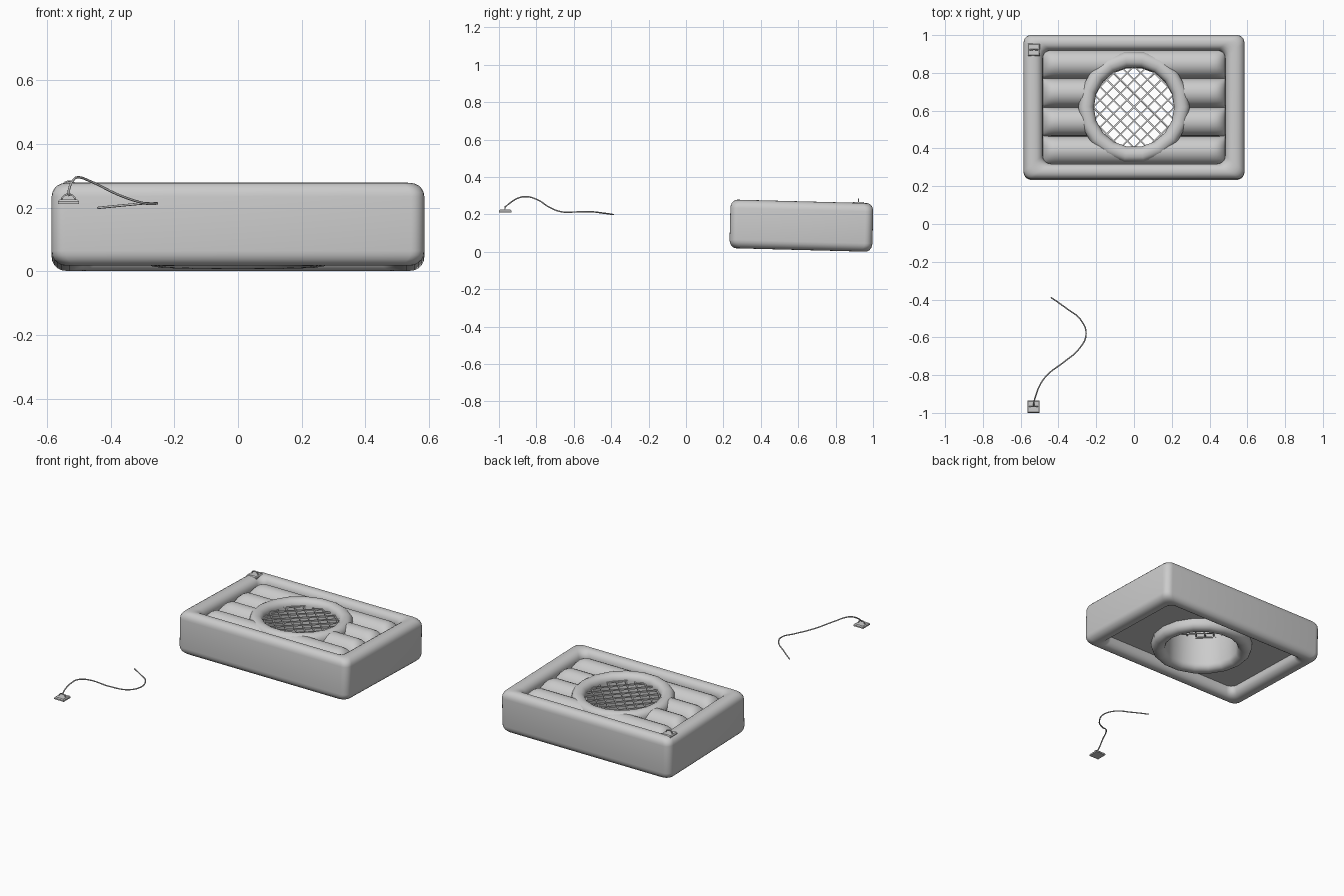
import bpy, math
from mathutils import Matrix, Vector

if "Cube" in bpy.data.objects:
    bpy.data.objects.remove(bpy.data.objects["Cube"])

# Float tilts slightly: local origin at its centre
TILT = Matrix.Translation((0, 0.617, 0.1395)) @ Matrix.Rotation(math.radians(-1.5), 4, 'X')
HX, HY, HZ = 0.585, 0.382, 0.130


def make(name, verts, faces, mat=None, angle=40):
    me = bpy.data.meshes.new(name)
    me.from_pydata([tuple(v) for v in verts], [], faces)
    ob = bpy.data.objects.new(name, me)
    bpy.context.collection.objects.link(ob)
    if mat:
        me.transform(mat)
    bpy.ops.object.select_all(action='DESELECT')
    ob.select_set(True)
    bpy.context.view_layer.objects.active = ob
    bpy.ops.object.mode_set(mode='EDIT')
    bpy.ops.mesh.select_all(action='SELECT')
    bpy.ops.mesh.normals_make_consistent(inside=False)
    bpy.ops.object.mode_set(mode='OBJECT')
    bpy.ops.object.shade_smooth_by_angle(angle=math.radians(angle))
    return ob


def bridge(n_loops, n):
    # quads for closed loops joined in a closed chain
    return [(i * n + j, i * n + (j + 1) % n,
             (i + 1) % n_loops * n + (j + 1) % n, (i + 1) % n_loops * n + j)
            for i in range(n_loops) for j in range(n)]


def rounded_rect(hx, hy, r, steps=5):
    pts = []
    for k, (sx, sy) in enumerate([(1, 1), (-1, 1), (-1, -1), (1, -1)]):
        for s in range(steps + 1):
            a = math.pi / 2 * (k + s / steps)
            pts.append((sx * (hx - r) + r * math.cos(a), sy * (hy - r) + r * math.sin(a)))
    return pts


def tube(name, pts, radius, sides=6, mat=None):
    cu = bpy.data.curves.new(name, 'CURVE')
    cu.dimensions = '3D'
    cu.bevel_depth = radius
    cu.bevel_resolution = max(0, sides // 2 - 2)
    cu.use_fill_caps = True
    sp = cu.splines.new('BEZIER')
    sp.bezier_points.add(len(pts) - 1)
    for bp, p in zip(sp.bezier_points, pts):
        bp.co = (mat @ Vector(p)) if mat else p
        bp.handle_left_type = bp.handle_right_type = 'AUTO'
    ob = bpy.data.objects.new(name, cu)
    bpy.context.collection.objects.link(ob)
    return ob


# Outer inflated frame: rounded section swept round a rounded rectangle
verts = []
section = rounded_rect(0.051, HZ, 0.045)
for d, z in section:
    inset = 0.051 - d
    verts += [(x, y, z) for x, y in rounded_rect(HX - inset, HY - inset * 0.8, 0.042)]
make("outer_frame", verts, bridge(len(section), 24), TILT)

# Inner bed of four inflated tubes, hollow under the ring
PX, PY, HOLE = 0.49, 0.306, 0.25
xs = [-PX + 0.07 * (1 - math.cos(math.pi / 2 * i / 6)) for i in range(6)]
xs = xs + [-0.42 + 0.84 * i / 48 for i in range(49)] + [-x for x in reversed(xs)]
ys = []
for k in range(4):
    for i in range(10 if k < 3 else 11):
        v = -math.cos(math.pi * i / 10)
        ys.append((-PY + PY / 2 * (k + 0.5 + v / 2), v))
verts, faces = [], []
for x in xs:
    t = max(0, (abs(x) - 0.42) / 0.07)
    end = math.sqrt(max(0, 1 - t * t))
    for y, v in ys:
        verts.append((x, y, 0.04 + 0.08 * math.sqrt(max(0, 1 - v * v)) * end))
ny = len(ys)
for i in range(len(xs) - 1):
    for j in range(ny - 1):
        cx, cy = (xs[i] + xs[i + 1]) / 2, (ys[j][0] + ys[j + 1][0]) / 2
        if math.hypot(cx, cy) > HOLE:
            faces.append((i * ny + j, (i + 1) * ny + j, (i + 1) * ny + j + 1, i * ny + j + 1))
make("tube_bed", verts, faces, TILT)

# Flat underside sheet with a round hole; angles include the corners
ca = math.atan2(PY, PX)
angles = sorted([2 * math.pi * i / 48 for i in range(48)] +
                [ca, math.pi - ca, math.pi + ca, 2 * math.pi - ca])
verts, faces = [], []
for i, a in enumerate(angles):
    c, s = math.cos(a), math.sin(a)
    k = min(PX / max(abs(c), 1e-6), PY / max(abs(s), 1e-6))
    verts += [(HOLE * c, HOLE * s, -0.065), (k * c, k * s, -0.065)]
    j = (i + 1) % len(angles)
    faces.append((2 * i, 2 * i + 1, 2 * j + 1, 2 * j))
make("underside_sheet", verts, faces, TILT)

# Tall inflated ring around the seat opening
N = 18
section = rounded_rect(0.041, 0.126, 0.038)
verts = [((0.254 + d) * math.cos(2 * math.pi * j / N), (0.254 + d) * math.sin(2 * math.pi * j / N), z)
         for d, z in section for j in range(N)]
make("seat_ring", verts, bridge(len(section), N), TILT)

# Diagonal netting across the ring
verts, faces = [], []
R, W, H = 0.225, 0.004, 0.004
for s in (1, -1):
    u, p = Vector((1, s, 0)).normalized(), Vector((-s, 1, 0)).normalized()
    for k in range(-4, 5):
        o = k * 0.051
        half = math.sqrt(R * R - o * o)
        b = len(verts)
        for e in (-half, half):
            for a, h in ((-W, -H), (W, -H), (W, H), (-W, H)):
                verts.append(u * e + p * (o + a) + Vector((0, 0, 0.085 + h + s * 0.002)))
        faces += [tuple(b + q for q in f) for f in
                  ((0, 1, 5, 4), (1, 2, 6, 5), (2, 3, 7, 6), (3, 0, 4, 7), (3, 2, 1, 0), (4, 5, 6, 7))]
make("seat_net", verts, faces, TILT)


# Square anchor patch with an arched loop
def anchor(name, mat):
    lv = [(0.033, 0), (0.033, 0.008), (0.028, 0.014)]
    verts = [(sx * h, sy * h, z) for h, z in lv for sx, sy in ((1, 1), (-1, 1), (-1, -1), (1, -1))]
    faces = bridge(3, 4)[:8] + [(3, 2, 1, 0), (8, 9, 10, 11)]
    make(name + "_pad", verts, faces, mat, 20)
    arch = [(0.022 * math.cos(math.pi * i / 8), 0, 0.010 + 0.021 * math.sin(math.pi * i / 8)) for i in range(9)]
    tube(name + "_loop", arch, 0.003, 6, mat)


anchor("float_anchor", TILT @ Matrix.Translation((-0.53, 0.302, HZ - 0.010)))
anchor("rope_anchor", Matrix.Translation((-0.532, -0.967, 0.211)))

# Tether rope
rope = [(-0.531, -0.967, 0.238), (-0.53, -0.945, 0.258), (-0.517, -0.90, 0.286), (-0.502, -0.86, 0.295),
        (-0.46, -0.80, 0.281), (-0.37, -0.73, 0.238), (-0.29, -0.66, 0.213),
        (-0.254, -0.585, 0.213), (-0.28, -0.51, 0.214), (-0.36, -0.445, 0.207), (-0.44, -0.388, 0.199)]
tube("tether_rope", rope, 0.0037, 8)
